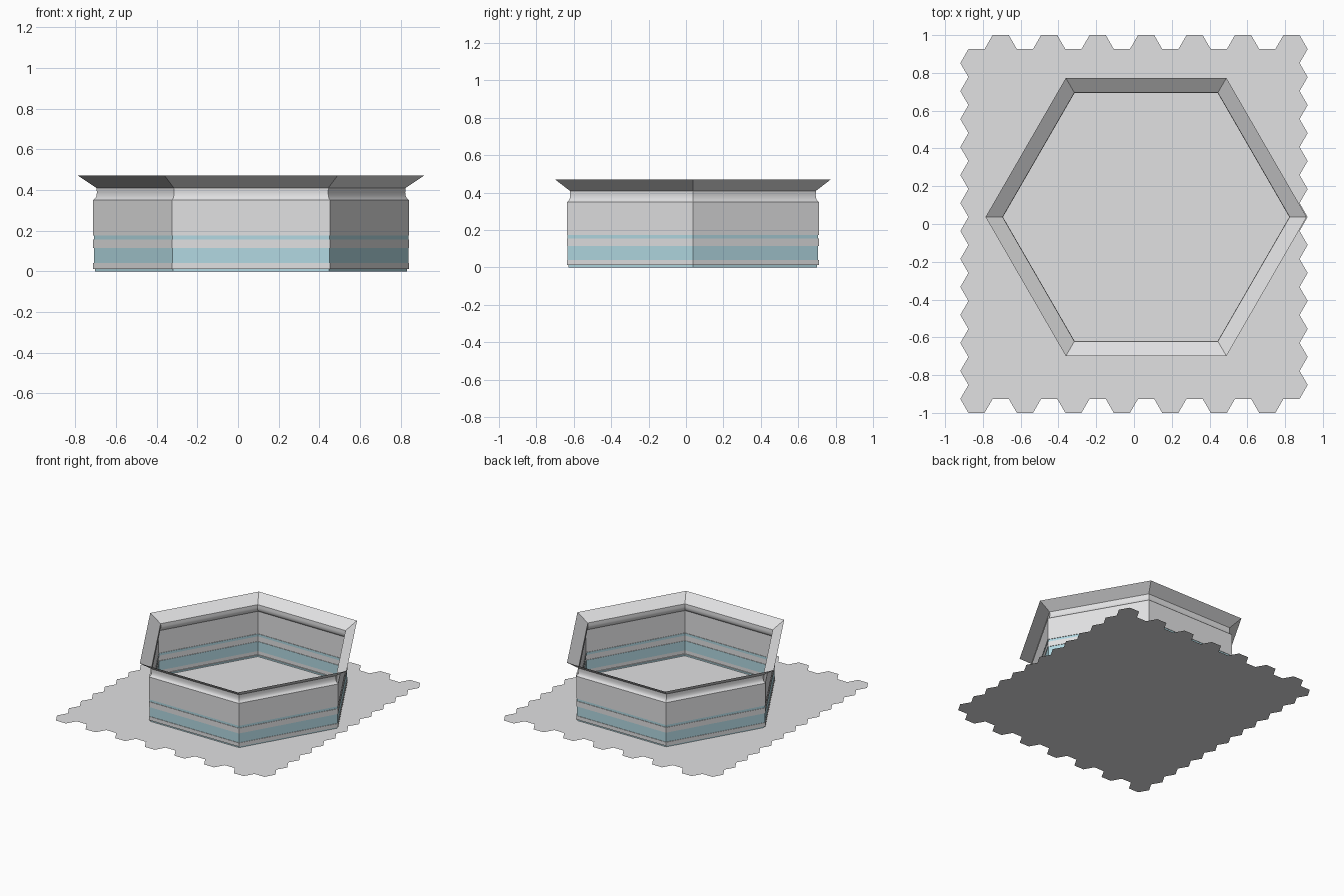
import bpy, bmesh, math

if "Cube" in bpy.data.objects:
    bpy.data.objects.remove(bpy.data.objects["Cube"])


def material(name, rgb):
    m = bpy.data.materials.new(name)
    m.diffuse_color = (*rgb, 1)
    m.use_nodes = True
    m.node_tree.nodes["Principled BSDF"].inputs["Base Color"].default_value = m.diffuse_color
    return m


GREY = material("light_grey", (0.75, 0.75, 0.76))
BLUE = material("pale_blue_glass", (0.445, 0.69, 0.76))


def finish(bm, name, mats):
    me = bpy.data.meshes.new(name)
    bm.normal_update()
    bm.to_mesh(me)
    bm.free()
    for m in mats:
        me.materials.append(m)
    ob = bpy.data.objects.new(name, me)
    bpy.context.collection.objects.link(ob)
    return ob


def hexagon(r, cx, cy, z):
    return [(cx + r * math.cos(math.radians(60 * k)),
             cy + r * math.sin(math.radians(60 * k)), z) for k in range(6)]


# Floor: a flat sheet of 14 x 13 hexagonal tiles, alternate columns shifted
A = 2 / 27                      # tile apothem
R = A * 2 / math.sqrt(3)        # tile radius
bm = bmesh.new()
for col in range(14):
    for row in range(13):
        x = (col - 6.5) * 1.5 * R
        y = -1 + A + row * 2 * A + (col % 2) * A
        bm.faces.new([bm.verts.new(p) for p in hexagon(R, x, y, 0)])
bmesh.ops.remove_doubles(bm, verts=bm.verts[:], dist=0.001)
finish(bm, "tiled_floor", [GREY])

# Ring wall: thin-shell hexagonal profile (radius, height, colour of band above)
CX, CY = 0.75 * R, A / 2
profile = [
    (0.767, 0.000, 1), (0.767, 0.012, 0),     # recessed base strip
    (0.777, 0.012, 0), (0.777, 0.041, 0),     # lower rail
    (0.773, 0.041, 1), (0.773, 0.115, 0),     # wide glass band
    (0.777, 0.115, 0), (0.777, 0.156, 0),     # middle rail
    (0.773, 0.156, 1), (0.773, 0.175, 0),     # narrow glass band
    (0.777, 0.175, 0), (0.777, 0.350, 0),     # upper wall
    (0.766, 0.359, 0), (0.760, 0.370, 0),     # cove
    (0.758, 0.388, 0), (0.760, 0.410, 0),
    (0.850, 0.470, 0),                        # flared rim
]
bm = bmesh.new()
rings = [[bm.verts.new(p) for p in hexagon(r, CX, CY, z)] for r, z, _ in profile]
for i in range(len(rings) - 1):
    lo, hi = rings[i], rings[i + 1]
    for k in range(6):
        n = (k + 1) % 6
        f = bm.faces.new((lo[k], lo[n], hi[n], hi[k]))
        f.material_index = profile[i][2]
        f.smooth = True
ring = finish(bm, "hexagonal_wall", [GREY, BLUE])
ring.data.set_sharp_from_angle(angle=math.radians(32))
